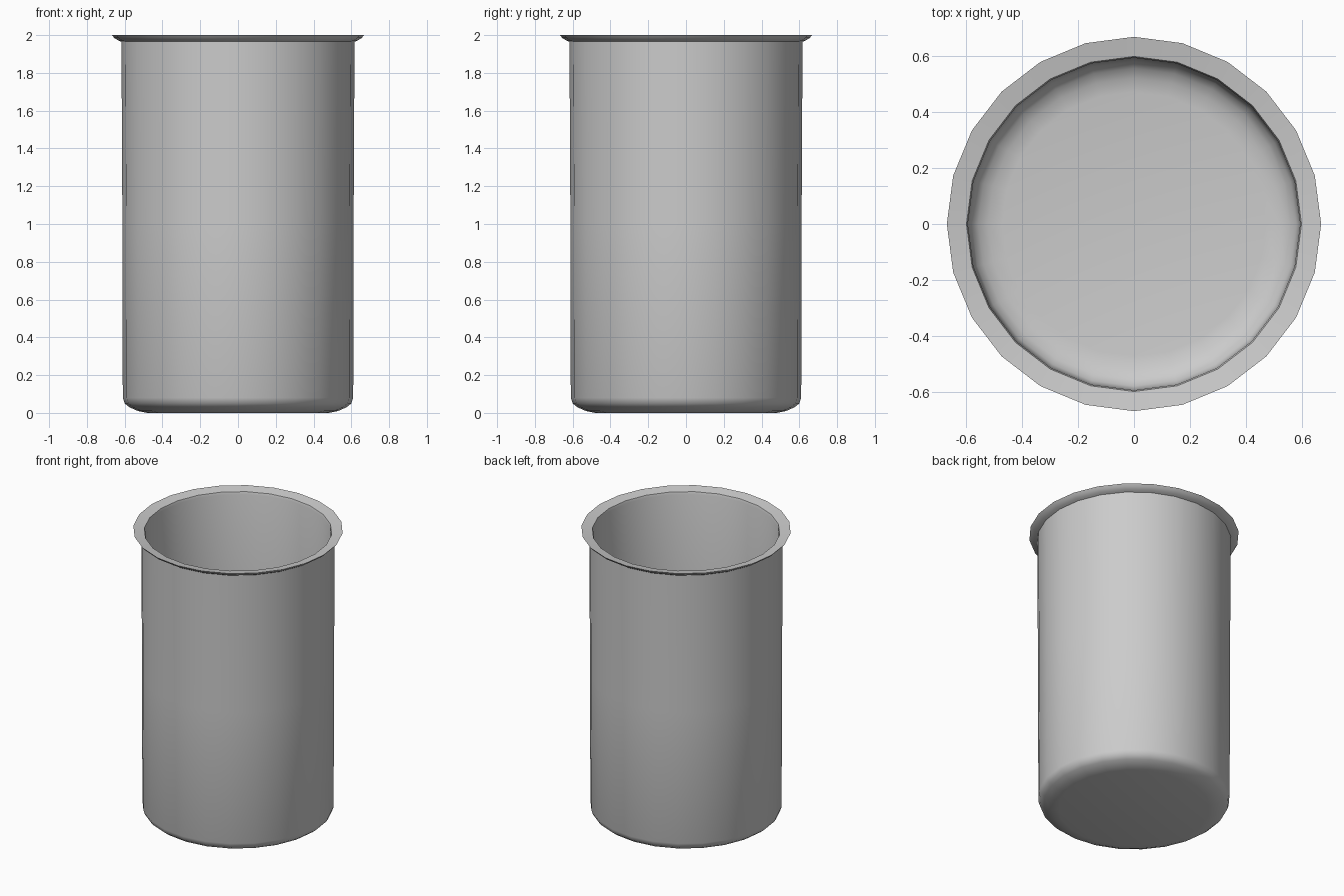
import bpy, bmesh, math

if "Cube" in bpy.data.objects:
    bpy.data.objects.remove(bpy.data.objects["Cube"])

SIDES = 24

# Closed wall profile (radius, height): outside from base up, over the lip, down the inside
profile = [
    (0.0, 0.0), (0.48, 0.0), (0.53, 0.01), (0.575, 0.03), (0.6, 0.05), (0.61, 0.08),
    (0.612, 1.0), (0.617, 1.965), (0.635, 1.972), (0.655, 1.985), (0.667, 2.0),
    (0.597, 1.987), (0.592, 1.97),
    (0.59, 1.0), (0.588, 0.1), (0.578, 0.07), (0.555, 0.048), (0.52, 0.03), (0.47, 0.022),
    (0.0, 0.022),
]


def lathe(name, points, sides):
    bm = bmesh.new()
    rings = []
    for r, z in points:
        if r == 0:
            rings.append([bm.verts.new((0, 0, z))] * sides)
        else:
            rings.append([bm.verts.new((r * math.cos(2 * math.pi * i / sides),
                                        r * math.sin(2 * math.pi * i / sides), z))
                          for i in range(sides)])
    for a, b in zip(rings, rings[1:]):
        for i in range(sides):
            j = (i + 1) % sides
            corners = list(dict.fromkeys((a[i], a[j], b[j], b[i])))
            bm.faces.new(corners)
    bmesh.ops.recalc_face_normals(bm, faces=bm.faces)
    mesh = bpy.data.meshes.new(name)
    bm.to_mesh(mesh)
    bm.free()
    obj = bpy.data.objects.new(name, mesh)
    bpy.context.collection.objects.link(obj)
    return obj


# Open cylindrical vessel with flared lip
beaker = lathe("beaker", profile, SIDES)
bpy.context.view_layer.objects.active = beaker
beaker.select_set(True)
bpy.ops.object.shade_smooth_by_angle(angle=math.radians(40))
